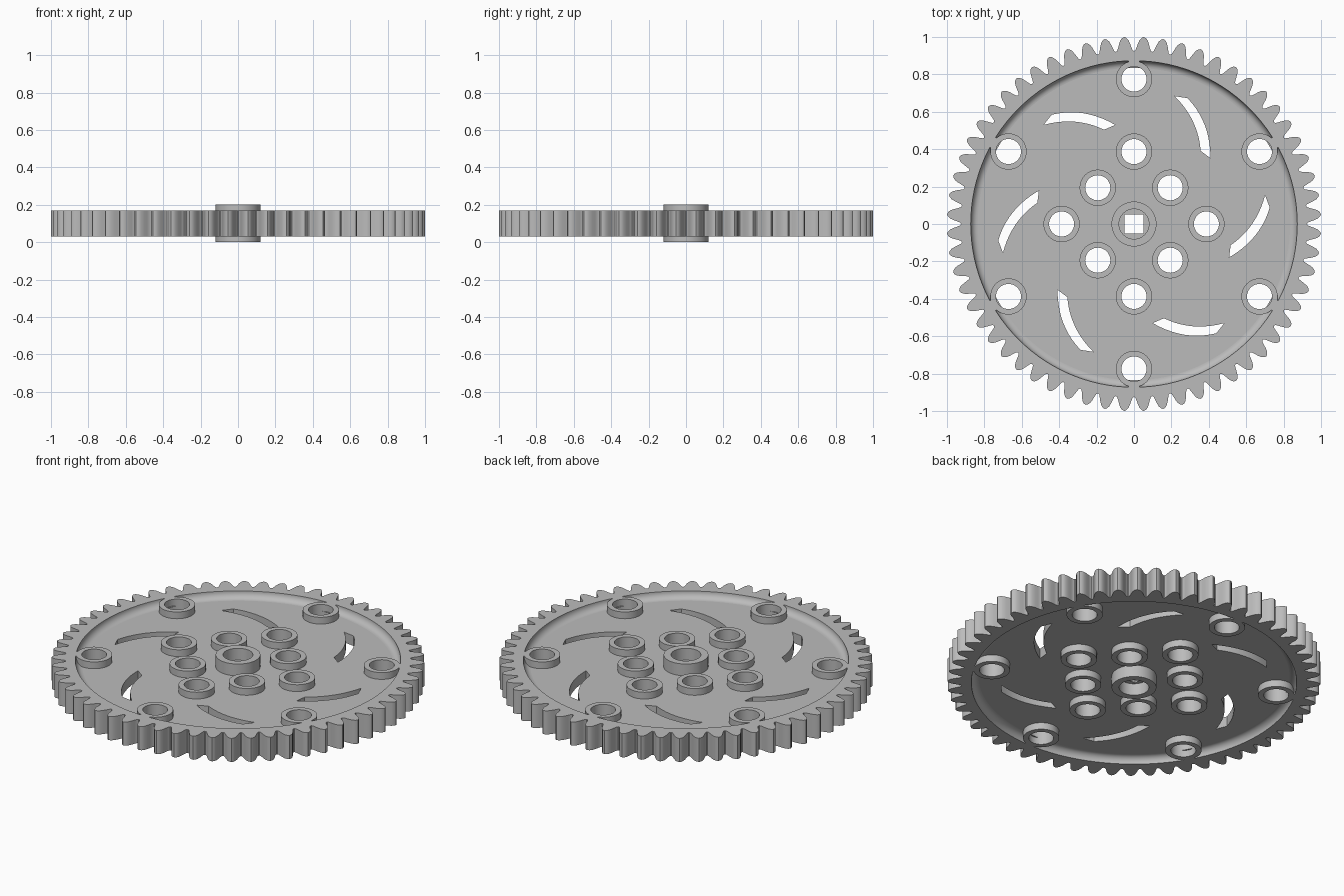
import bpy, bmesh
from math import sin, cos, pi, radians
from mathutils import Vector, Matrix

old = bpy.data.objects.get("Cube")
if old:
    bpy.data.objects.remove(old, do_unlink=True)

grey = bpy.data.materials.new("light grey")
grey.use_nodes = True
colour = (0.5, 0.5, 0.5, 1)
grey.diffuse_color = colour
grey.node_tree.nodes["Principled BSDF"].inputs["Base Color"].default_value = colour

MID = 0.1          # height of the mid plane
RIM = 0.07         # half thickness of rim and bosses
WEB = 0.03         # half thickness of the thin disc
HUB = 0.1          # half thickness of the hub
RIM_IN = 0.873
BOSS, BORE = 0.097, 0.067
parts = []


def polar(r, a):
    return Vector((r * cos(a), r * sin(a)))


def circle(r, centre=(0, 0), n=40):
    return [Vector(centre) + polar(r, 2 * pi * i / n) for i in range(n)]


def add_object(name, mesh):
    mesh.materials.clear()
    mesh.materials.append(grey)
    obj = bpy.data.objects.new(name, mesh)
    bpy.context.collection.objects.link(obj)
    parts.append(obj)
    return obj


def plate(name, loops, z0, z1):
    """Flat plate from an outline and its holes, between two heights."""
    curve = bpy.data.curves.new(name, 'CURVE')
    curve.dimensions = '2D'
    curve.fill_mode = 'BOTH'
    curve.extrude = (z1 - z0) / 2
    for loop in loops:
        spline = curve.splines.new('POLY')
        spline.points.add(len(loop) - 1)
        for point, co in zip(spline.points, loop):
            point.co = (co[0], co[1], 0, 1)
        spline.use_cyclic_u = True
    temp = bpy.data.objects.new("outline", curve)
    bpy.context.collection.objects.link(temp)
    deps = bpy.context.evaluated_depsgraph_get()
    mesh = bpy.data.meshes.new_from_object(temp.evaluated_get(deps))
    bpy.data.objects.remove(temp, do_unlink=True)
    bm = bmesh.new()
    bm.from_mesh(mesh)
    bmesh.ops.remove_doubles(bm, verts=bm.verts, dist=1e-5)
    bmesh.ops.translate(bm, verts=bm.verts, vec=(0, 0, (z0 + z1) / 2))
    bmesh.ops.recalc_face_normals(bm, faces=bm.faces)
    bm.to_mesh(mesh)
    bm.free()
    mesh.name = name
    return add_object(name, mesh)


def arc(a, m, b, n=10):
    """Smooth arc from a to b through m."""
    a, m, b = Vector(a), Vector(m), Vector(b)
    c = 2 * m - (a + b) / 2
    return [a * (1 - t) ** 2 + c * 2 * t * (1 - t) + b * t * t
            for t in (i / n for i in range(n + 1))]


# Toothed rim
TEETH = 60
pitch = 2 * pi / TEETH
flank = [(0.926, 0.47), (0.932, 0.41), (0.948, 0.35), (0.966, 0.29),
         (0.984, 0.21), (0.996, 0.11)]
tooth = [(r, -w) for r, w in flank] + [(1.001, 0)] + flank[::-1]
outline = [polar(r, (i + 0.5 + w) * pitch) for i in range(TEETH) for r, w in tooth]
plate("toothed_rim", [outline, circle(RIM_IN, n=120)], MID - RIM, MID + RIM)

# Boss positions: a square pattern near the hub, a ring of six by the rim
inner = [polar(0.387, k * pi / 2) for k in range(4)]
inner += [polar(0.274, pi / 4 + k * pi / 2) for k in range(4)]
outer_angles = [radians(30 + 60 * k) for k in range(6)]
outer = [polar(0.775, a) for a in outer_angles]

# Thin disc with bores, curved slots and square axle hole
slot = arc((-0.483, 0.53), (-0.316, 0.547), (-0.16, 0.504))
slot += arc((-0.10, 0.53), (-0.27, 0.592), (-0.44, 0.584))
slots = [[Matrix.Rotation(k * pi / 3, 2) @ p for p in slot] for k in range(6)]
square = [(-0.05, -0.05), (0.05, -0.05), (0.05, 0.05), (-0.05, 0.05)]
bores = [circle(BORE + 0.01, p) for p in inner + outer]
plate("disc", [circle(0.89, n=120), square] + bores + slots, MID - WEB, MID + WEB)

# Bosses
for label, centres in (("inner_boss", inner), ("outer_boss", outer)):
    for i, p in enumerate(centres):
        plate(f"{label}_{i + 1}", [circle(BOSS, p), circle(BORE, p)], MID - RIM, MID + RIM)

# Short necks tying the outer bosses to the rim
for i, a in enumerate(outer_angles):
    turn = Matrix.Rotation(a, 2)
    box = [turn @ Vector(c) for c in ((0.864, -0.03), (0.876, -0.03), (0.876, 0.03), (0.864, 0.03))]
    plate(f"neck_{i + 1}", [box], MID - RIM, MID + RIM)

# Hub collars above and below the disc
collar = [circle(0.12, n=64), circle(0.08, n=64)]
plate("hub_top", collar, MID + WEB - 0.005, MID + HUB)
plate("hub_bottom", collar, MID - HUB, MID - WEB + 0.005)

# Rounded fillets between disc and rim
for name, side in (("fillet_top", 1), ("fillet_bottom", -1)):
    bm = bmesh.new()
    rings = []
    for j in range(9):
        t = j / 8 * pi / 2
        r = RIM_IN - 0.038 * (1 - sin(t))
        z = MID + side * (RIM - (RIM - WEB) * cos(t))
        rings.append([bm.verts.new((*p, z)) for p in circle(r, n=120)])
    for low, high in zip(rings, rings[1:]):
        for k in range(120):
            n = (k + 1) % 120
            quad = [low[k], high[k], high[n], low[n]]
            bm.faces.new(quad[::-1] if side > 0 else quad)
    bm.normal_update()
    if bm.faces[:][0].normal.z * side < 0:
        bmesh.ops.reverse_faces(bm, faces=bm.faces)
    mesh = bpy.data.meshes.new(name)
    bm.to_mesh(mesh)
    bm.free()
    add_object(name, mesh)

# Smooth round walls, keep the edges sharp
bpy.ops.object.select_all(action='DESELECT')
for obj in parts:
    obj.select_set(True)
bpy.context.view_layer.objects.active = parts[0]
bpy.ops.object.shade_smooth_by_angle(angle=radians(30))
